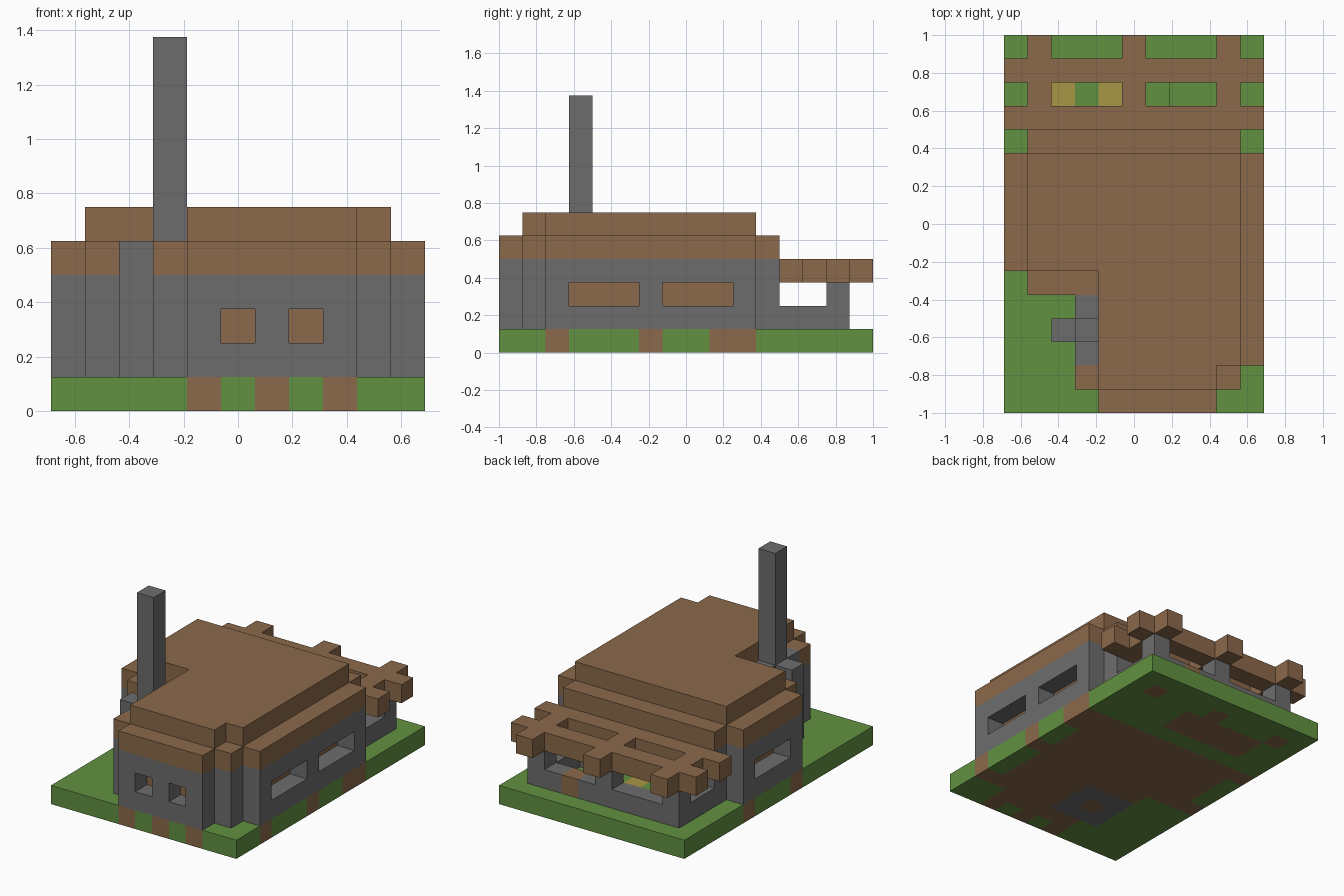
import bpy
import bmesh
from mathutils import Vector

cube = bpy.data.objects.get("Cube")
if cube:
    bpy.data.objects.remove(cube, do_unlink=True)

UNIT = 0.125
ORIGIN = Vector((-5.5, -8, 0))
COLOURS = {
    "grass": (0.122, 0.285, 0.054),
    "wood": (0.258, 0.141, 0.069),
    "stone": (0.152, 0.152, 0.152),
    "flower": (0.39, 0.31, 0.062),
}
NAMES = list(COLOURS)
MATERIALS = []
for name, rgb in COLOURS.items():
    m = bpy.data.materials.new(name)
    m.use_nodes = True
    m.diffuse_color = (*rgb, 1)
    bsdf = m.node_tree.nodes["Principled BSDF"]
    bsdf.inputs["Base Color"].default_value = (*rgb, 1)
    bsdf.inputs["Roughness"].default_value = 0.9
    MATERIALS.append(m)

parts = {}      # part name -> {cell: colour}
solid = set()   # every filled cell


def box(i0, i1, j0, j1, k0, k1):
    """Cells of an inclusive block."""
    return {(i, j, k) for i in range(i0, i1 + 1)
            for j in range(j0, j1 + 1) for k in range(k0, k1 + 1)}


def add(part, cells, colour):
    """Fill cells; cells already taken by another part stay with it."""
    own = parts.setdefault(part, {})
    for c in cells:
        if c not in solid or c in own:
            own[c] = colour
            solid.add(c)


def layer(rows, k0, k1):
    """Union of (i0, i1, j0, j1) rectangles over a height range."""
    return set().union(*(box(*r, k0, k1) for r in rows))


def build(part, cells):
    """Mesh only the exposed sides of the part's cells."""
    bm = bmesh.new()
    for cell, colour in cells.items():
        centre = Vector(cell) + Vector((0.5, 0.5, 0.5))
        for axis in range(3):
            for sign in (-1, 1):
                n = Vector((0, 0, 0))
                n[axis] = sign
                if tuple(int(v) for v in Vector(cell) + n) in solid:
                    continue
                u = Vector((0, 0, 0))
                u[(axis + 1) % 3] = 0.5
                w = n.cross(u)
                mid = centre + n / 2
                ring = [mid - u - w, mid + u - w, mid + u + w, mid - u + w]
                f = bm.faces.new([bm.verts.new((p + ORIGIN) * UNIT) for p in ring])
                f.material_index = NAMES.index(colour)
    bmesh.ops.remove_doubles(bm, verts=bm.verts, dist=0.001)
    bmesh.ops.dissolve_limit(bm, angle_limit=0.01, verts=bm.verts,
                             edges=bm.edges, delimit={'MATERIAL'})
    mesh = bpy.data.meshes.new(part)
    bm.to_mesh(mesh)
    bm.free()
    for m in MATERIALS:
        mesh.materials.append(m)
    bpy.context.collection.objects.link(bpy.data.objects.new(part, mesh))


# House plan, as rectangles of cells
PLAN = [(4, 8, 0, 0), (3, 9, 1, 1), (3, 10, 2, 4), (1, 10, 5, 5),
        (0, 10, 6, 10), (1, 9, 11, 11)]
plan = {(i, j) for i, j, k in layer(PLAN, 0, 0)}


def inside(i, j):
    return {(i + 1, j), (i - 1, j), (i, j + 1), (i, j - 1)} <= plan


# Ground slab with timber flooring and a hearth ring below the house
add("ground", box(0, 10, 0, 15, 0, 0), "grass")
floor = {(i, j, 0) for i, j in plan if inside(i, j)}
add("ground", floor | box(2, 6, 12, 13, 0, 0), "wood")
edge = {(i, 0, 0) for i in (4, 6, 8)} | {(10, j, 0) for j in (2, 6, 9, 10)}
edge |= {(0, j, 0) for j in (6, 10)} | {(i, 14, 0) for i in (1, 5, 9)}
add("ground", edge, "wood")
add("ground", box(3, 5, 2, 4, 0, 0) - {(4, 3, 0)}, "stone")

# Chimney stack with its stone breast
add("chimney", box(3, 3, 2, 4, 1, 4) | box(2, 2, 3, 3, 1, 4)
    | box(3, 3, 3, 3, 5, 10), "stone")

# Walls with window openings, timber behind them
windows = box(5, 5, 0, 0, 2, 2) | box(7, 7, 0, 0, 2, 2)
windows |= box(10, 10, 3, 5, 2, 2) | box(10, 10, 7, 9, 2, 2) | box(0, 0, 7, 9, 2, 2)
house = layer(PLAN, 1, 3) - windows
core = {c for c in house if inside(c[0], c[1])}
add("walls", house - core, "stone")
add("timber_lining", core, "wood")

# Stepped roof
add("lower_roof", layer(PLAN, 4, 4), "wood")
add("upper_roof", layer([(4, 8, 1, 1), (4, 9, 2, 5), (1, 9, 6, 10)], 5, 5), "wood")

# Porch wall, gate and posts
porch = box(1, 9, 12, 14, 1, 1) - box(2, 8, 12, 13, 1, 1)
add("porch_gate", box(7, 7, 14, 14, 1, 1), "wood")
add("porch_wall", porch, "stone")
add("porch_posts", {(i, 14, 2) for i in (1, 5, 9)}, "stone")

# Planting bed with flowers
add("planting_bed", box(2, 6, 12, 13, 1, 1), "grass")
add("planting_bed", {(2, 13, 1), (4, 13, 1)}, "flower")

# Pergola: two beams and three rafters
add("pergola", box(0, 10, 12, 12, 3, 3) | box(0, 10, 14, 14, 3, 3), "wood")
for i in (1, 5, 9):
    add("pergola", box(i, i, 12, 15, 3, 3), "wood")

for part, cells in parts.items():
    build(part, cells)
